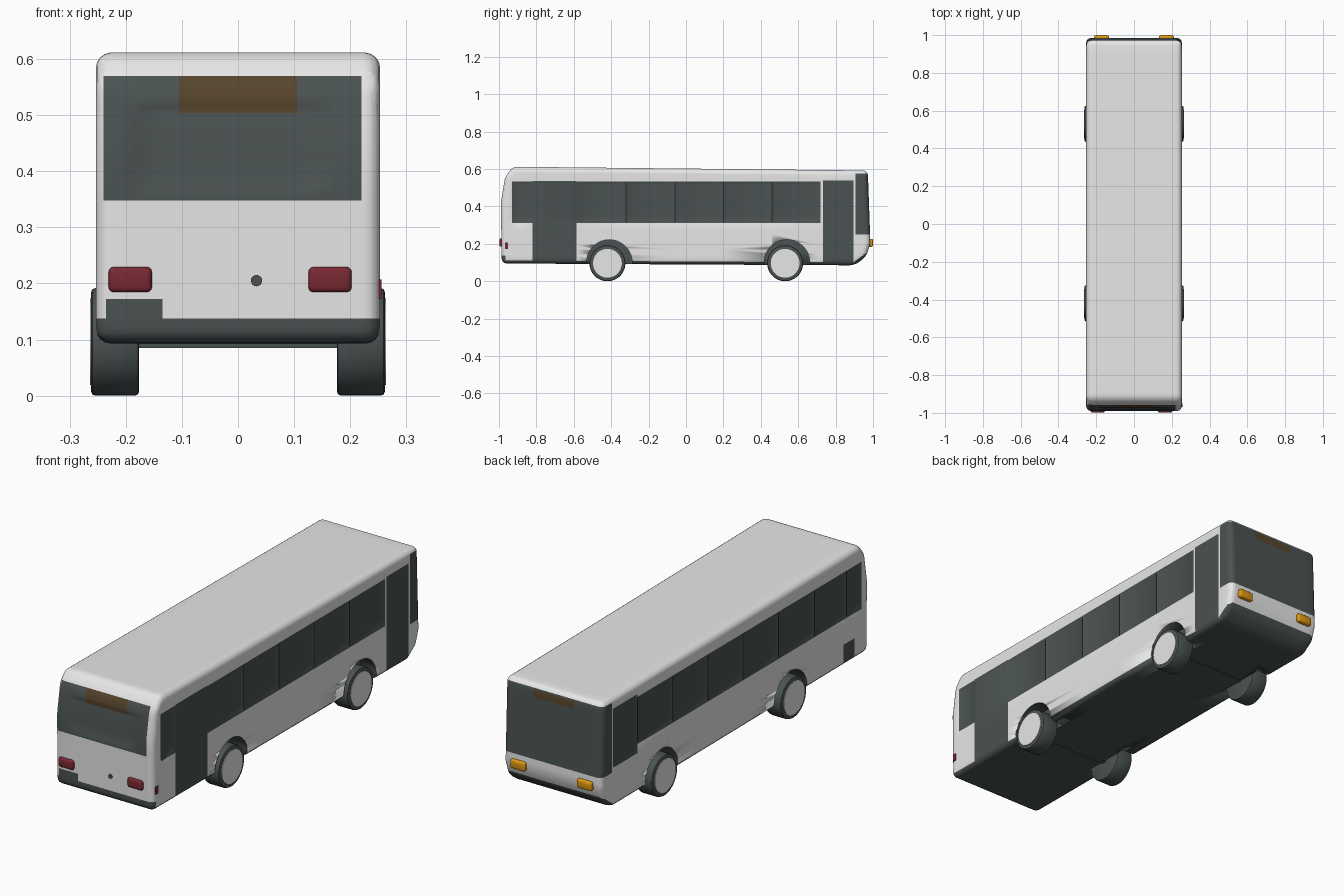
import bpy, bmesh, math
from mathutils import Vector, Matrix

cube = bpy.data.objects.get("Cube")
if cube:
    bpy.data.objects.remove(cube, do_unlink=True)


def material(name, r, g, b):
    m = bpy.data.materials.new(name)
    m.use_nodes = True
    m.diffuse_color = (r, g, b, 1)
    m.node_tree.nodes["Principled BSDF"].inputs["Base Color"].default_value = (r, g, b, 1)
    return m


MATS = [material("white paint", .8, .8, .8),
        material("dark grey", .07, .085, .085),
        material("brown sign", .095, .06, .026),
        material("red lamp", .19, .022, .032),
        material("orange lamp", .72, .31, .005)]
WHITE, DARK, BROWN, RED, ORANGE = range(5)


def add_object(name, bm, angle=35):
    mesh = bpy.data.meshes.new(name)
    bm.to_mesh(mesh)
    bm.free()
    for m in MATS:
        mesh.materials.append(m)
    ob = bpy.data.objects.new(name, mesh)
    bpy.context.collection.objects.link(ob)
    bpy.ops.object.select_all(action='DESELECT')
    ob.select_set(True)
    bpy.context.view_layer.objects.active = ob
    bpy.ops.object.shade_smooth_by_angle(angle=math.radians(angle))
    return ob


def paint(bm, index):
    for f in bm.faces:
        f.material_index = index


def box(name, mat, center, size, bevel=0.0):
    bm = bmesh.new()
    bmesh.ops.create_cube(bm, size=1)
    bmesh.ops.scale(bm, vec=size, verts=bm.verts)
    if bevel:
        bmesh.ops.bevel(bm, geom=bm.edges[:], offset=bevel, segments=3,
                        profile=.5, affect='EDGES')
    bmesh.ops.translate(bm, vec=center, verts=bm.verts)
    paint(bm, mat)
    return add_object(name, bm)


def disc(name, mat, center, radius, depth, axis='Y', bevel=0.0):
    bm = bmesh.new()
    bmesh.ops.create_cone(bm, cap_ends=True, segments=36, radius1=radius,
                          radius2=radius, depth=depth,
                          matrix=Matrix.Rotation(math.pi / 2, 4, axis))
    if bevel:
        rim = [e for e in bm.edges if e.calc_face_angle(0) > 1]
        bmesh.ops.bevel(bm, geom=rim, offset=bevel, segments=2, profile=.5, affect='EDGES')
    bmesh.ops.translate(bm, vec=center, verts=bm.verts)
    paint(bm, mat)
    return add_object(name, bm)


# Body shell: side profile extruded across the width, then rounded
HALF = .253
profile = [(-.985, .095), (-.99, .42), (-.967, .56), (-.925, .612),
           (.972, .592), (.986, .2), (.962, .13), (.9, .085)]
bm = bmesh.new()
base = bm.faces.new([bm.verts.new((-HALF, y, z)) for y, z in profile])
ext = bmesh.ops.extrude_face_region(bm, geom=[base])
bmesh.ops.translate(bm, vec=(2 * HALF, 0, 0),
                    verts=[g for g in ext["geom"] if isinstance(g, bmesh.types.BMVert)])
bmesh.ops.recalc_face_normals(bm, faces=bm.faces)
corners = [e for e in bm.edges if e.calc_face_angle(0) > .25]
bmesh.ops.bevel(bm, geom=corners, offset=.026, segments=4, profile=.5,
                affect='EDGES', clamp_overlap=True)

# Painted regions: colour, then x, y and z ranges (None leaves a side open)
FAR = 9
pillars = [-.93, -.82, -.585, -.32, -.06, .2, .46, .72]
panes = [((s, s * FAR), (a, b), (.312, .532))
         for s in (-.24, .24) for a, b in zip(pillars, pillars[1:])]
panes.append(((-.24, -FAR), (.72, .895), (.27, .545)))
rear_pane = ((-.185, .17), (-FAR, -.95), (.365, .52))
regions = [(DARK, p) for p in panes] + [
    (DARK, ((.24, FAR), (-.82, -.585), (0, .535))),     # rear door
    (DARK, ((.24, FAR), (.732, .895), (0, .538))),      # front door
    (DARK, ((-FAR, FAR), (.907, FAR), (.25, .576))),    # windscreen
    (BROWN, ((-.105, .105), (.907, FAR), (.532, .57))),
    (DARK, ((-.24, .22), (-FAR, -.95), (.348, .57))),   # rear window
    (DARK, rear_pane),
    (BROWN, ((-.105, .105), (-FAR, -.95), (.505, .57))),
    (DARK, ((-FAR, FAR), (-FAR, -.965), (0, .138))),    # bumpers
    (DARK, ((-FAR, FAR), (.95, FAR), (0, .145))),
    (DARK, ((-.235, -.135), (-FAR, -.965), (0, .172))), # rear corner vent
    (DARK, ((-.24, -FAR), (-.88, -.8), (0, .195))),     # side vent
]
cuts = {(axis, v) for _, r in regions for axis in range(3) for v in r[axis]
        if 0 < abs(v) < 2}
for axis, v in sorted(cuts):
    normal = Vector((0, 0, 0))
    normal[axis] = 1
    bmesh.ops.bisect_plane(bm, geom=bm.verts[:] + bm.edges[:] + bm.faces[:],
                           plane_co=normal * v, plane_no=normal, dist=1e-5)


def inside(face, ranges):
    c = face.calc_center_median()
    return all(min(r) < c[i] < max(r) for i, r in enumerate(ranges))


bm.normal_update()
for f in bm.faces:
    for mat, ranges in regions:
        if inside(f, ranges):
            f.material_index = mat
    if f.normal.z < -.4:
        f.material_index = DARK

# Sunken glass
door_span = (-.82, -.585)
for p in panes + [rear_pane]:
    if p[0][0] == .24 and p[1] == door_span:
        continue
    glass = [f for f in bm.faces if inside(f, p)]
    bmesh.ops.inset_region(bm, faces=glass, thickness=.009, depth=-.005,
                           use_even_offset=True)
body = add_object("body", bm)

# Wheels and wheel arches
for label, y in (("rear", -.42), ("front", .53)):
    for side, s in (("left", 1), ("right", -1)):
        cutter = disc("arch_cutter", DARK, (s * .24, y + .01, .1), .122, .13)
        cutter.hide_render = True
        mod = body.modifiers.new("arch", 'BOOLEAN')
        mod.operation, mod.object, mod.solver = 'DIFFERENCE', cutter, 'EXACT'
        bpy.context.view_layer.objects.active = body
        bpy.ops.object.modifier_apply(modifier=mod.name)
        bpy.data.objects.remove(cutter, do_unlink=True)
        disc(f"{label}_{side}_tyre", DARK, (s * .219, y, .096), .096, .086, bevel=.008)
        disc(f"{label}_{side}_hub", WHITE, (s * .261, y, .096), .077, .006)
    box(f"{label}_axle", DARK, (0, y, .1), (.4, .03, .03))

# Lamps and small fittings
for side, x in (("left", .164), ("right", -.192)):
    box(f"{side}_tail_lamp", RED, (x, -.985, .207), (.077, .026, .045), .009)
for side, x in (("left", .172), ("right", -.172)):
    box(f"{side}_head_lamp", ORANGE, (x, .986, .205), (.077, .028, .042), .009)
box("side_marker", RED, (.2535, -.96, .19), (.005, .018, .035))
disc("rear_cap", DARK, (.033, -.988, .205), .01, .006, axis='X')
